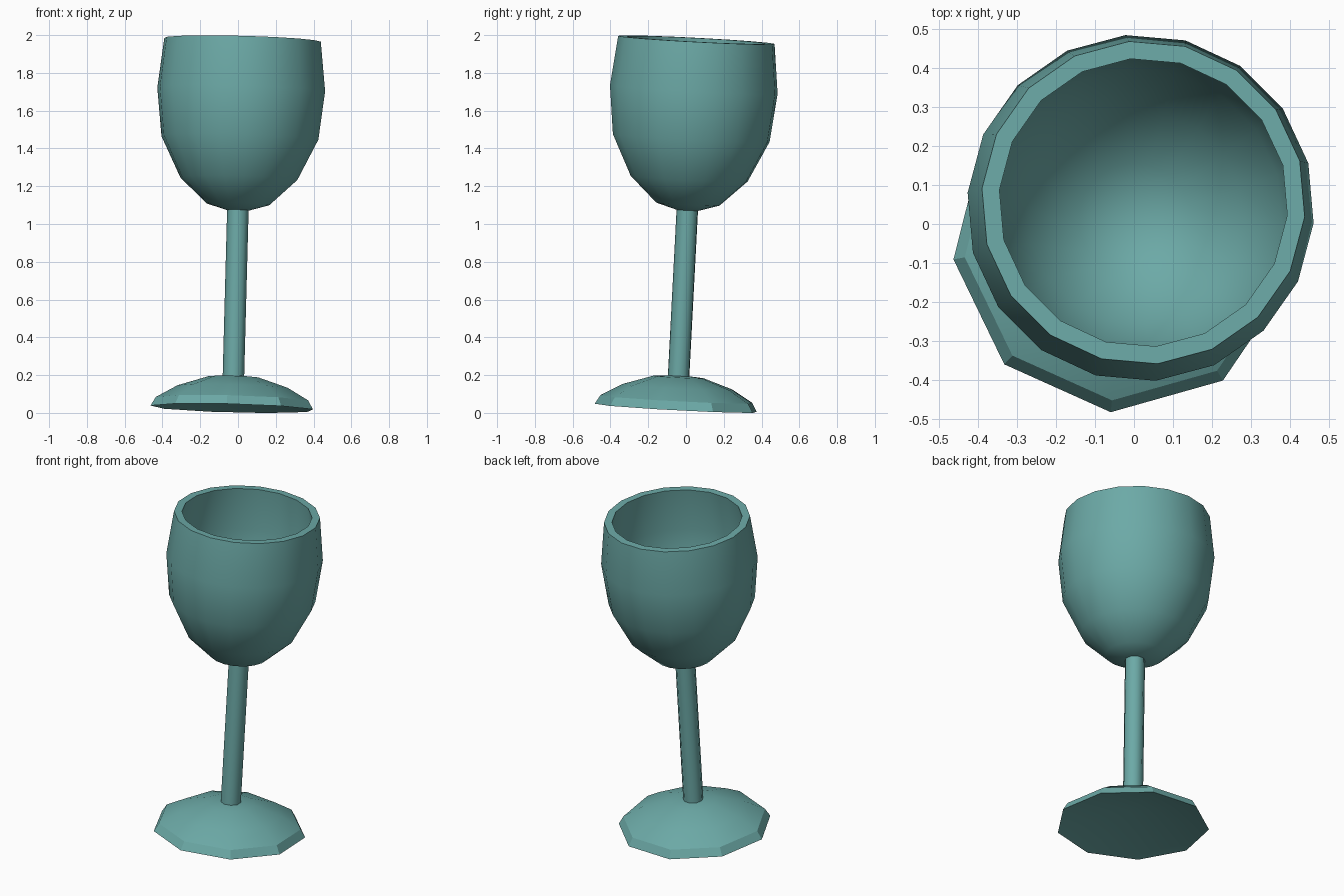
import bpy, bmesh, math
from mathutils import Vector, Matrix

if "Cube" in bpy.data.objects:
    bpy.data.objects.remove(bpy.data.objects["Cube"])

# the whole goblet leans slightly: one shared axis for every part
foot_centre = Vector((-0.028, -0.047, 0.025))
rim_centre = Vector((0.024, 0.055, 1.975))
tilt = Vector((0, 0, 1)).rotation_difference(rim_centre - foot_centre)
placement = Matrix.Translation(foot_centre) @ tilt.to_matrix().to_4x4()

teal = bpy.data.materials.new("teal")
teal.diffuse_color = (0.15, 0.40, 0.385, 1)
teal.use_nodes = True
teal.node_tree.nodes["Principled BSDF"].inputs["Base Color"].default_value = teal.diffuse_color


def lathe(name, profile, sides, phase, smooth_angle=50):
    """Turn (radius, height) points, starting and ending on the axis."""
    bm = bmesh.new()
    rings = []
    for r, z in profile:
        if r == 0:
            rings.append([bm.verts.new((0, 0, z))] * sides)
        else:
            angles = [math.radians(phase + 360 * i / sides) for i in range(sides)]
            rings.append([bm.verts.new((r * math.cos(a), r * math.sin(a), z))
                          for a in angles])
    for low, high in zip(rings, rings[1:]):
        for i in range(sides):
            j = (i + 1) % sides
            corners = [low[i], low[j], high[j], high[i]]
            bm.faces.new(list(dict.fromkeys(corners)))
    bmesh.ops.recalc_face_normals(bm, faces=bm.faces)
    bm.transform(placement)
    mesh = bpy.data.meshes.new(name)
    bm.to_mesh(mesh)
    bm.free()
    mesh.materials.append(teal)
    ob = bpy.data.objects.new(name, mesh)
    bpy.context.collection.objects.link(ob)
    bpy.ops.object.select_all(action='DESELECT')
    ob.select_set(True)
    bpy.context.view_layer.objects.active = ob
    bpy.ops.object.shade_smooth_by_angle(angle=math.radians(smooth_angle))
    return ob


# domed nine-sided foot with a crisp edge band and a hollowed underside
lathe("foot", [(0, 0.10), (0.438, 0), (0.410, 0.047), (0.297, 0.112),
               (0.135, 0.165), (0, 0.176)], 9, 25.8, 29)

# slim straight stem
lathe("stem", [(0, 0.15), (0.058, 0.15), (0.058, 1.065), (0, 1.065)], 9, 25.8)

# hollow bowl: outside, flat lip, then inside
outer = [(0, 1.047), (0.06, 1.05), (0.168, 1.082), (0.311, 1.217),
         (0.417, 1.433), (0.446, 1.69), (0.416, 1.953)]
inner = [(0.371, 1.953), (0.398, 1.69), (0.371, 1.447), (0.277, 1.252),
         (0.145, 1.126), (0.05, 1.096), (0, 1.094)]
lathe("bowl", outer + inner, 18, -5)
